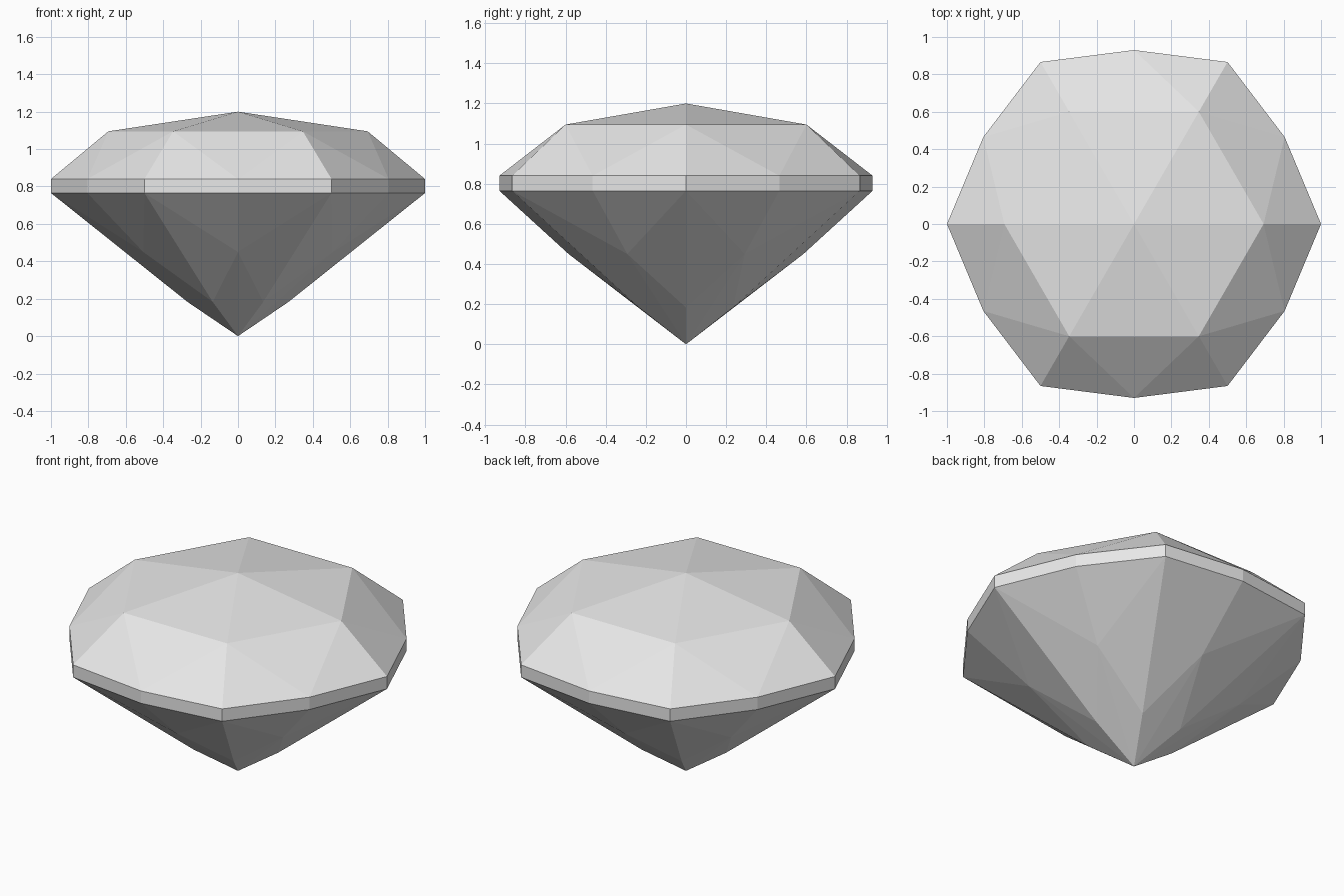
import bpy
from math import cos, sin, radians

cube = bpy.data.objects.get("Cube")
if cube:
    bpy.data.objects.remove(cube, do_unlink=True)

# One plain material for the whole stone
GREY = (0.8, 0.8, 0.8, 1.0)
mat = bpy.data.materials.new("pale_grey")
mat.use_nodes = True
mat.diffuse_color = GREY
mat.node_tree.nodes["Principled BSDF"].inputs["Base Color"].default_value = GREY

GIRDLE_TOP, GIRDLE_BOTTOM = 0.84, 0.765


def polar(radius, angle, z):
    a = radians(angle)
    return (radius * cos(a), radius * sin(a), z)


def corner(i, z):
    """Outline corner: long radius on every main direction."""
    return polar(1.0, 60 * i, z)


def middle(i, z):
    """Outline point halfway between corners i and i + 1."""
    return polar(0.93, 60 * i + 30, z)


def build(name, sector):
    """Repeat one sector of facets six times and weld shared points."""
    verts, faces, index = [], [], {}
    for i in range(6):
        for facet in sector(i):
            face = []
            for p in facet:
                key = tuple(round(c, 4) for c in p)
                if key not in index:
                    index[key] = len(verts)
                    verts.append(p)
                face.append(index[key])
            faces.append(face)
    mesh = bpy.data.meshes.new(name)
    mesh.from_pydata(verts, [], faces)
    mesh.materials.append(mat)
    mesh.update()
    obj = bpy.data.objects.new(name, mesh)
    bpy.context.collection.objects.link(obj)
    return obj


# Crown: shallow six-sided peak above a ring of slanted triangles
def crown_sector(i):
    a, b = (polar(0.693, 60 * k, 1.095) for k in (i, i + 1))
    g, h = corner(i, GIRDLE_TOP), corner(i + 1, GIRDLE_TOP)
    m = middle(i, GIRDLE_TOP)
    peak = (0, 0, 1.2)
    return [(a, b, peak), (g, m, a), (m, b, a), (m, h, b)]


# Girdle: thin upright band
def girdle_sector(i):
    lo, hi = GIRDLE_BOTTOM, GIRDLE_TOP
    return [(corner(i, lo), middle(i, lo), middle(i, hi), corner(i, hi)),
            (middle(i, lo), corner(i + 1, lo), corner(i + 1, hi), middle(i, hi))]


# Pavilion: kite facets meeting at the bottom point
def pavilion_sector(i):
    a, b = (polar(0.27, 60 * k, 0.183) for k in (i, i + 1))
    g, h = corner(i, GIRDLE_BOTTOM), corner(i + 1, GIRDLE_BOTTOM)
    m = middle(i, GIRDLE_BOTTOM)
    kink = polar(0.585, 60 * i + 30, 0.45)
    tip = (0, 0, 0)
    return [(m, g, kink), (h, m, kink), (g, a, kink), (b, h, kink),
            (kink, a, tip), (b, kink, tip)]


build("crown", crown_sector)
build("girdle", girdle_sector)
build("pavilion", pavilion_sector)
